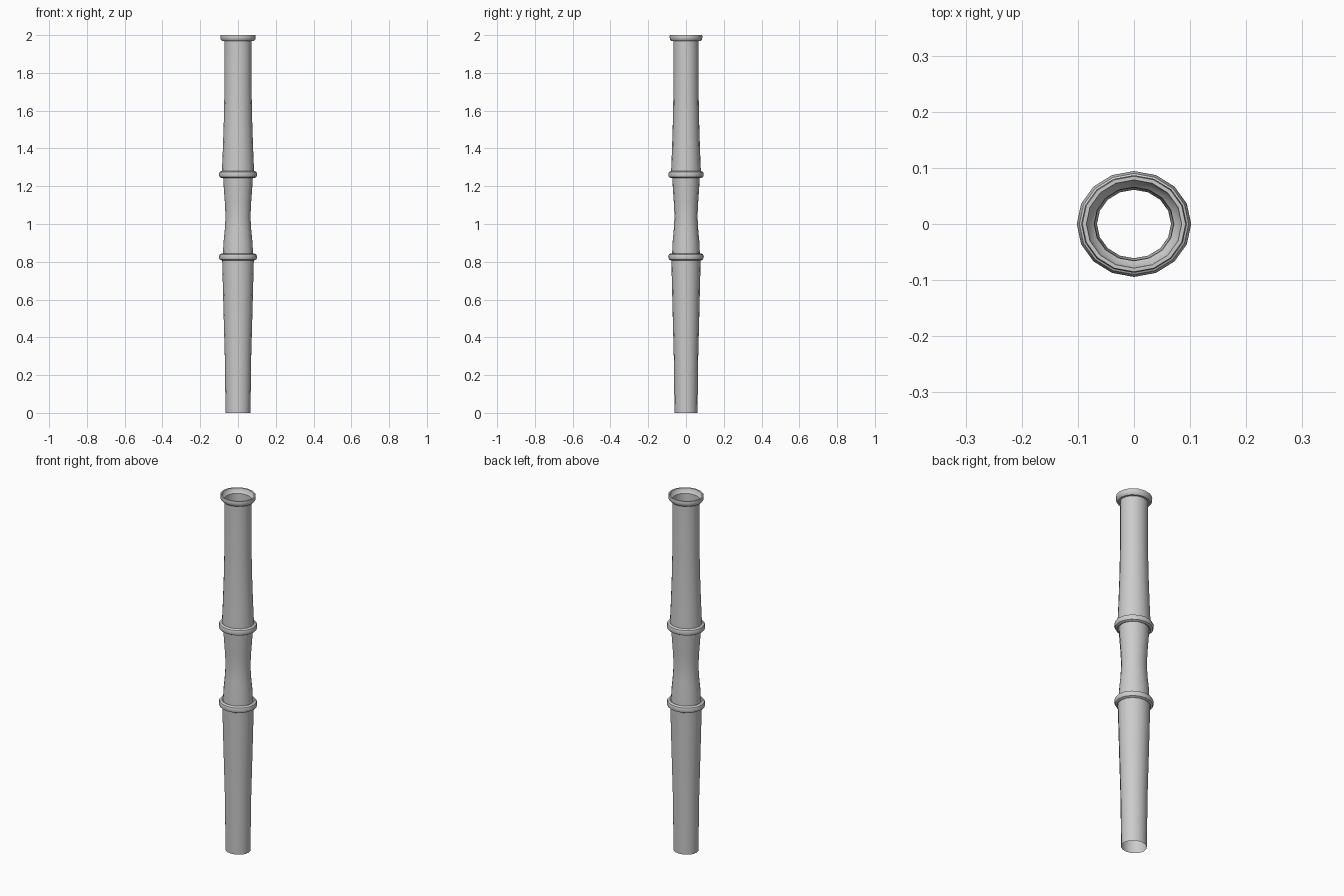
import bpy, bmesh, math

cube = bpy.data.objects.get("Cube")
if cube:
    bpy.data.objects.remove(cube, do_unlink=True)

DEPTH = 0.925  # slightly oval section, narrower front to back

grey = bpy.data.materials.new("light_grey")
grey.use_nodes = True
colour = (0.6, 0.6, 0.6, 1)
grey.diffuse_color = colour
grey.node_tree.nodes["Principled BSDF"].inputs["Base Color"].default_value = colour


def lathe(name, profile, sides=16, closed=False):
    """Spin a list of (radius, height) points around z."""
    bm = bmesh.new()
    rings = []
    for r, z in profile:
        angles = [2 * math.pi * i / sides for i in range(sides)]
        rings.append([bm.verts.new((r * math.cos(a), r * DEPTH * math.sin(a), z)) for a in angles])
    pairs = list(zip(rings, rings[1:]))
    if closed:
        pairs.append((rings[-1], rings[0]))
    for low, high in pairs:
        for i in range(sides):
            j = (i + 1) % sides
            bm.faces.new((low[i], low[j], high[j], high[i]))
    mesh = bpy.data.meshes.new(name)
    bm.to_mesh(mesh)
    bm.free()
    mesh.materials.append(grey)
    obj = bpy.data.objects.new(name, mesh)
    bpy.context.collection.objects.link(obj)
    bpy.ops.object.select_all(action="DESELECT")
    obj.select_set(True)
    bpy.context.view_layer.objects.active = obj
    bpy.ops.object.shade_smooth_by_angle(angle=math.radians(40))
    return obj


# Open tube sections
lathe("lower_tube", [(0.066, 0), (0.070, 0.3), (0.077, 0.55), (0.084, 0.82)])
lathe("waist_tube", [(0.080, 0.83), (0.077, 0.90), (0.070, 0.97), (0.066, 1.04),
                     (0.070, 1.12), (0.076, 1.20), (0.079, 1.26)])
lathe("upper_tube", [(0.086, 1.26), (0.080, 1.40), (0.075, 1.55), (0.072, 1.70), (0.072, 1.975)])

# Rounded collars at the joints
for name, z in (("lower_collar", 0.826), ("upper_collar", 1.262)):
    section = [(0.086 + 0.016 * math.cos(a), z + 0.019 * math.sin(a))
               for a in (math.pi * k / 4 for k in range(8))]
    lathe(name, section, closed=True)

# Flared lip around the open top
lathe("top_lip", [(0.071, 1.968), (0.084, 1.968), (0.091, 1.976), (0.094, 1.988), (0.092, 2.0),
                  (0.085, 2.0), (0.082, 1.985), (0.071, 1.975)], closed=True)
